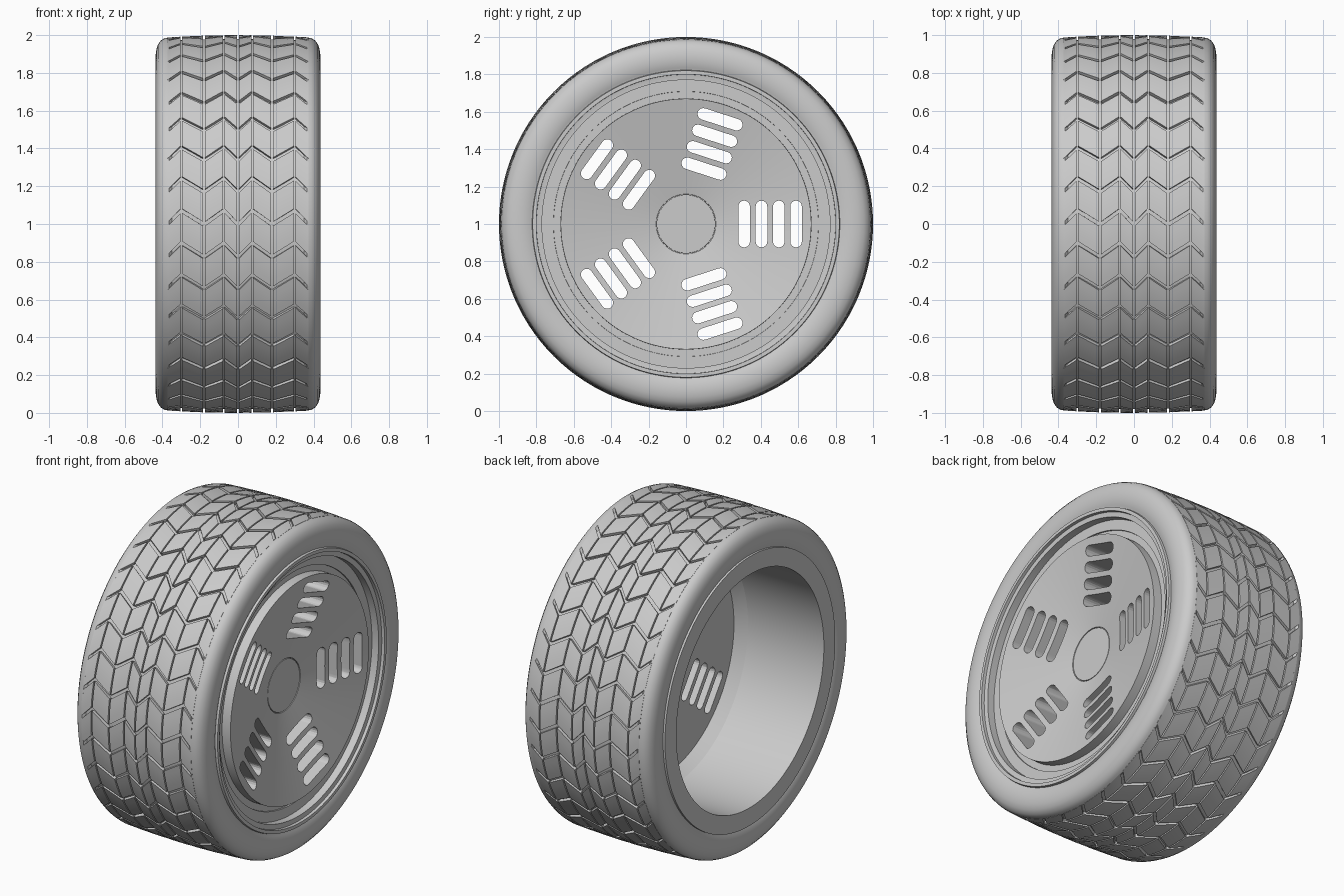
import bpy, bmesh
from math import sin, cos, pi, radians

if "Cube" in bpy.data.objects:
    bpy.data.objects.remove(bpy.data.objects["Cube"])

CZ = 1.0      # axle height
SEG = 128


def smooth_by_angle(ob):
    bpy.ops.object.select_all(action='DESELECT')
    ob.select_set(True)
    bpy.context.view_layer.objects.active = ob
    bpy.ops.object.shade_smooth_by_angle(angle=radians(28))


def finish(name, bm, smooth=True):
    bmesh.ops.remove_doubles(bm, verts=bm.verts, dist=1e-5)
    bmesh.ops.recalc_face_normals(bm, faces=bm.faces)
    me = bpy.data.meshes.new(name)
    bm.to_mesh(me)
    bm.free()
    ob = bpy.data.objects.new(name, me)
    bpy.context.collection.objects.link(ob)
    if smooth:
        smooth_by_angle(ob)
    return ob


def polar(x, r, a):
    return (x, -r * cos(a), CZ + r * sin(a))


def lathe(name, profile, closed=True):
    """Spin (x, radius) points about the axle."""
    bm = bmesh.new()
    rings = []
    for x, r in profile:
        if r == 0:
            rings.append([bm.verts.new((x, 0, CZ))] * SEG)
        else:
            rings.append([bm.verts.new(polar(x, r, 2 * pi * i / SEG)) for i in range(SEG)])
    pairs = list(zip(rings, rings[1:])) + ([(rings[-1], rings[0])] if closed else [])
    for a, b in pairs:
        for i in range(SEG):
            j = (i + 1) % SEG
            vs = list(dict.fromkeys([a[i], a[j], b[j], b[i]]))
            if len(vs) > 2:
                bm.faces.new(vs)
    return finish(name, bm)


# Tyre body: bulged sidewalls, shoulders and the groove floor
side = [(0.417, 0.815), (0.427, 0.835), (0.434, 0.865), (0.436, 0.895), (0.432, 0.925),
        (0.423, 0.952), (0.406, 0.974), (0.387, 0.984), (0.366, 0.988), (0.350, 0.974)]
back = [(-x, r) for x, r in reversed(side)]
lathe("tyre", [(0.415, 0.77)] + side + [(0, 0.98)] + back + [(-0.415, 0.77)])

# Rim: lip, recessed channel, dished thick face, open barrel behind
rim = lathe("wheel_rim", [
    (0.31, 0), (0.31, 0.155), (0.304, 0.156), (0.304, 0.159), (0.311, 0.160),
    (0.418, 0.67), (0.362, 0.671), (0.362, 0.708), (0.370, 0.709), (0.370, 0.797),
    (0.435, 0.80), (0.435, 0.82), (0.41, 0.825),
    (-0.41, 0.825), (-0.435, 0.825), (-0.435, 0.715),
    (0.08, 0.715), (0.145, 0.672), (0.145, 0)], closed=False)

# Slot cutters: five groups of four rounded slots
bm = bmesh.new()
N, W, H = 8, 0.031, 0.125
for g in range(5):
    t = 2 * pi * g / 5
    for k in range(4):
        u0 = 0.311 + 0.0925 * k
        outline = []
        for s in (0, 1):
            for i in range(N + 1):
                a = pi * i / N + pi * s
                u = u0 + W * cos(a)
                v = (H - W) * (1 - 2 * s) + W * sin(a)
                outline.append((u * cos(t) - v * sin(t), CZ + u * sin(t) + v * cos(t)))
        lo = [bm.verts.new((0.05, y, z)) for y, z in outline]
        hi = [bm.verts.new((0.55, y, z)) for y, z in outline]
        bm.faces.new(lo)
        bm.faces.new(hi)
        for i in range(len(lo)):
            j = (i + 1) % len(lo)
            bm.faces.new((lo[i], lo[j], hi[j], hi[i]))
cutter = finish("slot_cutter", bm, smooth=False)
cutter.hide_render = True
mod = rim.modifiers.new("slots", 'BOOLEAN')
mod.operation, mod.solver, mod.object = 'DIFFERENCE', 'EXACT', cutter
# cut before the smoothing modifier, if there is one
bpy.context.view_layer.objects.active = rim
bpy.ops.object.modifier_apply(modifier=mod.name)
bpy.data.objects.remove(cutter)
smooth_by_angle(rim)

# Tread blocks: zigzag rows of curved, skewed blocks separated by grooves
ROWS, SUB = 36, 4
STEP = 2 * pi / ROWS
AMP = 0.07
cols = [(-0.372, 0.0), (-0.30, AMP), (-0.18, 0.0), (-0.075, AMP), (0.0, 0.0),
        (0.075, AMP), (0.18, 0.0), (0.30, AMP), (0.372, 0.0)]
GAP_X, GAP_A = 0.004, 0.011
bm = bmesh.new()
for c, ((x0, p0), (x1, p1)) in enumerate(zip(cols, cols[1:])):
    xa = x0 + (GAP_X if c > 0 else 0)
    xb = x1 - (GAP_X if c < len(cols) - 2 else 0)
    for row in range(ROWS):
        top, low = [], []
        for x, p in ((xa, p0), (xb, p1)):
            r = 1.0 - 0.012 * (abs(x) / 0.372) ** 2
            angs = [row * STEP + p + GAP_A + (STEP - 2 * GAP_A) * i / SUB for i in range(SUB + 1)]
            top.append([bm.verts.new(polar(x, r, a)) for a in angs])
            low.append([bm.verts.new(polar(x, 0.955, a)) for a in angs])
        for i in range(SUB):
            bm.faces.new((top[0][i], top[1][i], top[1][i + 1], top[0][i + 1]))
            bm.faces.new((low[0][i], low[0][i + 1], low[1][i + 1], low[1][i]))
            for s in (0, 1):
                bm.faces.new((top[s][i], top[s][i + 1], low[s][i + 1], low[s][i]))
        for i in (0, SUB):
            bm.faces.new((top[0][i], top[1][i], low[1][i], low[0][i]))
finish("tread_blocks", bm)
